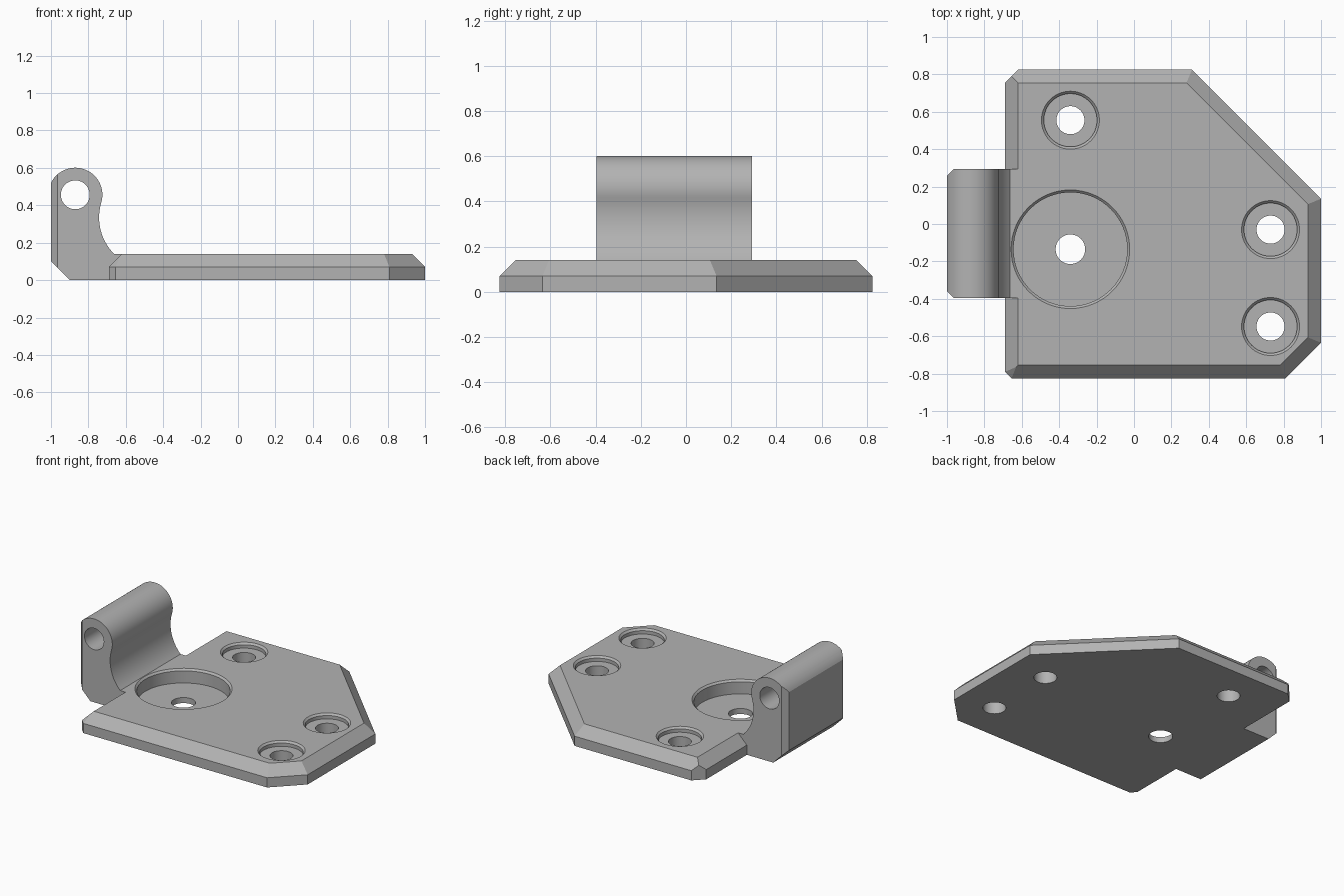
import bpy, bmesh, math
from mathutils import Vector

cube = bpy.data.objects.get("Cube")
if cube:
    bpy.data.objects.remove(cube, do_unlink=True)

THICK, RIM = 0.14, 0.07      # plate thickness, height where the bevel starts
SEG = 64

grey = bpy.data.materials.new("plain_grey")
grey.use_nodes = True
grey.diffuse_color = (0.45, 0.45, 0.45, 1)
grey.node_tree.nodes["Principled BSDF"].inputs["Base Color"].default_value = grey.diffuse_color


def make_object(name, bm):
    bmesh.ops.recalc_face_normals(bm, faces=bm.faces[:])
    mesh = bpy.data.meshes.new(name)
    bm.to_mesh(mesh)
    bm.free()
    mesh.materials.append(grey)
    obj = bpy.data.objects.new(name, mesh)
    bpy.context.collection.objects.link(obj)
    return obj


def slice_off(bm, point, normal):
    """Remove everything beyond a plane and close the cut."""
    cut = bmesh.ops.bisect_plane(bm, geom=bm.verts[:] + bm.edges[:] + bm.faces[:], dist=1e-5,
                                 plane_co=point, plane_no=normal, clear_outer=True)
    edges = [e for e in cut["geom_cut"] if isinstance(e, bmesh.types.BMEdge) and e.is_boundary]
    if edges:
        bmesh.ops.edgeloop_fill(bm, edges=edges)


def lathe(name, x, y, profile):
    """Closed solid of revolution from (radius, height) pairs."""
    bm = bmesh.new()
    rings = []
    for r, z in profile:
        rings.append([bm.verts.new((x + r * math.cos(a), y + r * math.sin(a), z))
                      for a in (math.tau * i / SEG for i in range(SEG))])
    for low, high in zip(rings, rings[1:]):
        for i in range(SEG):
            j = (i + 1) % SEG
            bm.faces.new((low[i], low[j], high[j], high[i]))
    bm.faces.new(rings[0])
    bm.faces.new(rings[-1])
    return make_object(name, bm)


def prism_y(name, outline, y0, y1, edit=None):
    """Extrude an (x, z) outline along y."""
    bm = bmesh.new()
    face = bm.faces.new([bm.verts.new((x, y0, z)) for x, z in outline])
    ext = bmesh.ops.extrude_face_region(bm, geom=[face])
    bmesh.ops.translate(bm, vec=(0, y1 - y0, 0),
                        verts=[v for v in ext["geom"] if isinstance(v, bmesh.types.BMVert)])
    if edit:
        edit(bm)
    return make_object(name, bm)


def arc(cx, cz, r, start, end, n):
    return [(cx + r * math.cos(start + (end - start) * i / n),
             cz + r * math.sin(start + (end - start) * i / n)) for i in range(n + 1)]


# Plate: a slab trimmed by its sides, each with a 45 degree top bevel
def trim_plate(bm):
    sides = [((-0.69, 0), (-1, 0), True), ((1, 0), (1, 0), True),
             ((0, 0.825), (0, 1), True), ((0, -0.825), (0, -1), True),
             ((1, 0.135), (1, 1), True), ((1, -0.635), (1, -1), True),
             ((-0.655, -0.825), (-1, -1), True), ((-0.69, 0.755), (-1, 1), False)]
    for (px, py), direction, bevelled in sides:
        n = Vector((*direction, 0)).normalized()
        slice_off(bm, (px, py, RIM), n)
        if bevelled:
            slice_off(bm, (px, py, RIM), n + Vector((0, 0, 1)))


plate = prism_y("hinge_plate", [(-1.1, 0), (1.1, 0), (1.1, THICK), (-1.1, THICK)],
                -1.1, 1.1, trim_plate)

# Hinge knuckle: round head, concave neck, flat back
HX, HZ, HR = -0.87, 0.456, 0.145
NX, NZ = -0.465, 0.335
NR = math.hypot(NX - HX, NZ - HZ) - HR
join = math.atan2(NZ - HZ, NX - HX)
foot = math.pi + math.asin((NZ - THICK) / NR)
back = math.acos((-1 - HX) / HR)
outline = [(-0.9, 0), (-0.55, 0), (-0.55, THICK)]
outline += arc(NX, NZ, NR, foot, math.pi + join, 20)
outline += arc(HX, HZ, HR, join, back, 36)[1:]
outline += [(-1, 0.1)]
Y0, Y1 = -0.395, 0.293


def trim_knuckle(bm):
    slice_off(bm, (-0.965, Y0, 0), (-1, -1, 0))
    slice_off(bm, (-0.965, Y1, 0), (-1, 1, 0))


knuckle = prism_y("hinge_knuckle", outline, Y0, Y1, trim_knuckle)

# Cutters: pin hole, screw counterbores and the large round pocket
pin = prism_y("pin_hole_cutter", arc(HX, HZ, 0.077, 0, math.tau, SEG)[:-1], -0.6, 0.6)


def pocket(name, x, y, radius, depth, hole):
    lip, floor = 0.013, THICK - depth
    return lathe(name, x, y, [(hole, -0.1), (hole, floor), (radius, floor),
                              (radius, THICK - lip), (radius + lip, THICK),
                              (radius + lip, THICK + 0.02)])


cutters = [pin, pocket("large_pocket_cutter", -0.34, -0.135, 0.304, 0.1, 0.079)]
for x, y in [(-0.34, 0.555), (0.73, -0.03), (0.73, -0.548)]:
    cutters.append(pocket("screw_cutter", x, y, 0.142, 0.037, 0.075))

# Join the parts and cut the holes
bpy.context.view_layer.objects.active = plate
for tool in [knuckle] + cutters:
    mod = plate.modifiers.new(tool.name, "BOOLEAN")
    mod.operation = "UNION" if tool is knuckle else "DIFFERENCE"
    mod.solver = "EXACT"
    mod.object = tool
    tool.hide_render = True
    bpy.ops.object.modifier_apply(modifier=mod.name)
    bpy.data.objects.remove(tool, do_unlink=True)

bpy.ops.object.select_all(action="DESELECT")
plate.select_set(True)
bpy.ops.object.shade_smooth_by_angle(angle=math.radians(25))
